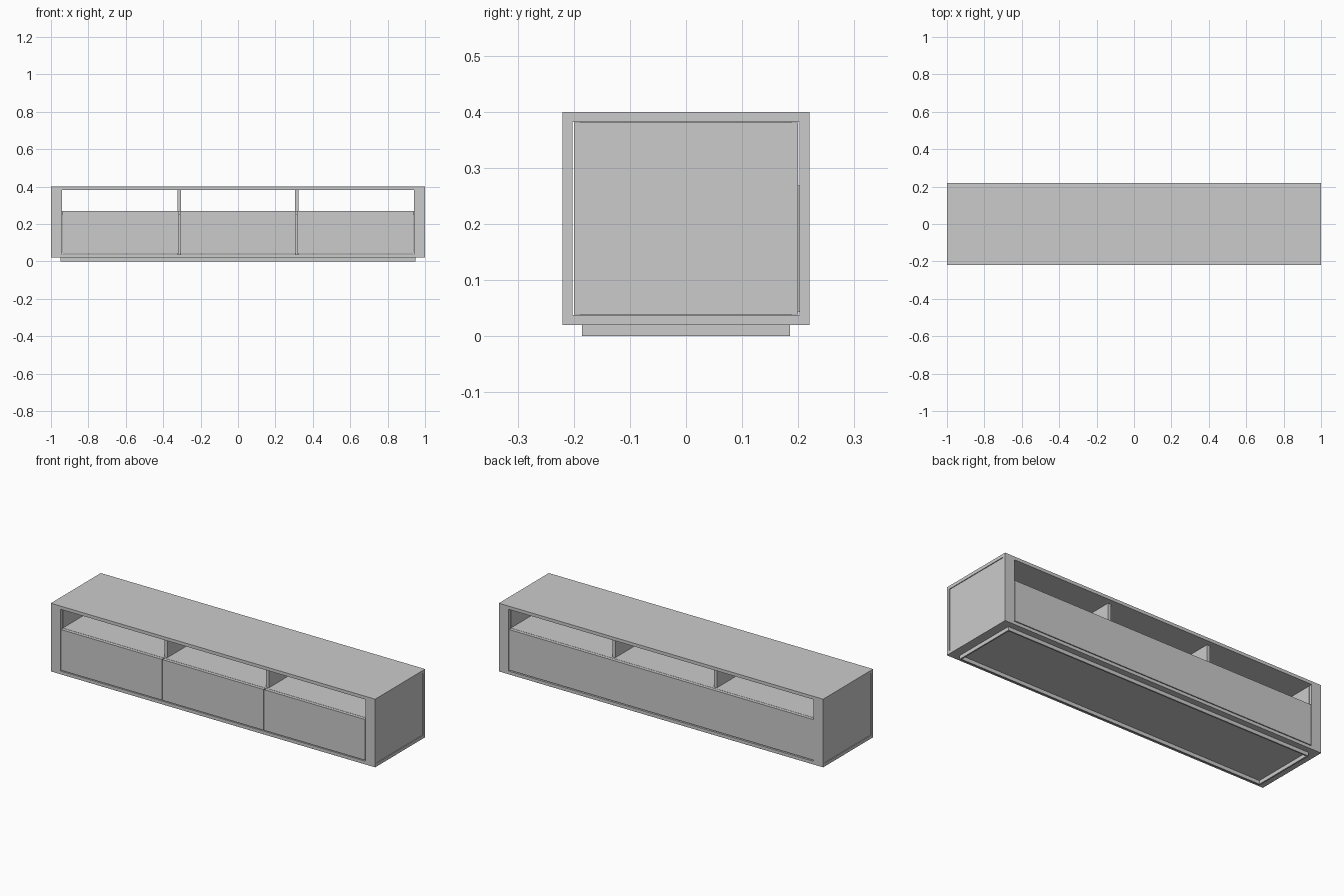
import bpy

if "Cube" in bpy.data.objects:
    bpy.data.objects.remove(bpy.data.objects["Cube"])


def box(name, x0, x1, y0, y1, z0, z1):
    """Axis-aligned board between two corners."""
    bpy.ops.mesh.primitive_cube_add(
        size=1, location=((x0 + x1) / 2, (y0 + y1) / 2, (z0 + z1) / 2))
    o = bpy.context.object
    o.name = name
    o.scale = (x1 - x0, y1 - y0, z1 - z0)
    bpy.ops.object.transform_apply(location=False, rotation=False, scale=True)
    return o


W, D, H = 1.0, 0.22, 0.40      # half width, half depth, height
T = 0.018                      # board thickness
LOW, HIGH = 0.02 + T, H - T    # inside of the carcass
INNER, SHELF = 0.94, 0.27      # inner side face, shelf top
GAP = 0.005

# Top and bottom boards
box("top_board", -W, W, -D, D, HIGH, H)
box("bottom_board", -W, W, -D, D, 0.02, LOW)

# Hollow plinth: four thin rails
PX, PY, PT = 0.95, 0.185, 0.008
for s, n in ((-1, "front"), (1, "back")):
    y = sorted((s * PY, s * (PY - PT)))
    box(n + "_plinth_rail", -PX, PX, *y, 0, 0.02)
for s, n in ((-1, "left"), (1, "right")):
    x = sorted((s * PX, s * (PX - PT)))
    box(n + "_plinth_rail", *x, -PY + PT, PY - PT, 0, 0.02)

# Side panels, set in slightly between the corner posts
for s, n in ((-1, "left"), (1, "right")):
    x = sorted((s * INNER, s * (W - 0.003)))
    box(n + "_side_panel", *x, -0.2, 0.2, LOW + 0.001, HIGH - 0.001)
    for t, m in ((-1, "front"), (1, "back")):
        px = sorted((s * INNER, s * W))
        py = sorted((t * D, t * (D - T)))
        box(f"{m}_{n}_post", *px, *py, LOW, HIGH)

# Shelf and the two dividers
box("shelf", -INNER, INNER, -0.2, 0.2, SHELF - T, SHELF)
BAY = 2 * INNER / 3
for s, n in ((-1, "left"), (1, "right")):
    x = s * BAY / 2
    box(n + "_divider", x - T / 2, x + T / 2, -0.188, 0.188, LOW, HIGH)

# Three drawer fronts
for i in range(3):
    x = -INNER + i * BAY
    box(f"drawer_front_{i + 1}", x + GAP / 2, x + BAY - GAP / 2,
        -D, -D + T, LOW + GAP, SHELF)

# One long back panel
box("back_panel", -INNER + GAP / 2, INNER - GAP / 2,
    D - T - 0.002, D - 0.002, LOW + GAP, SHELF - 0.001)
